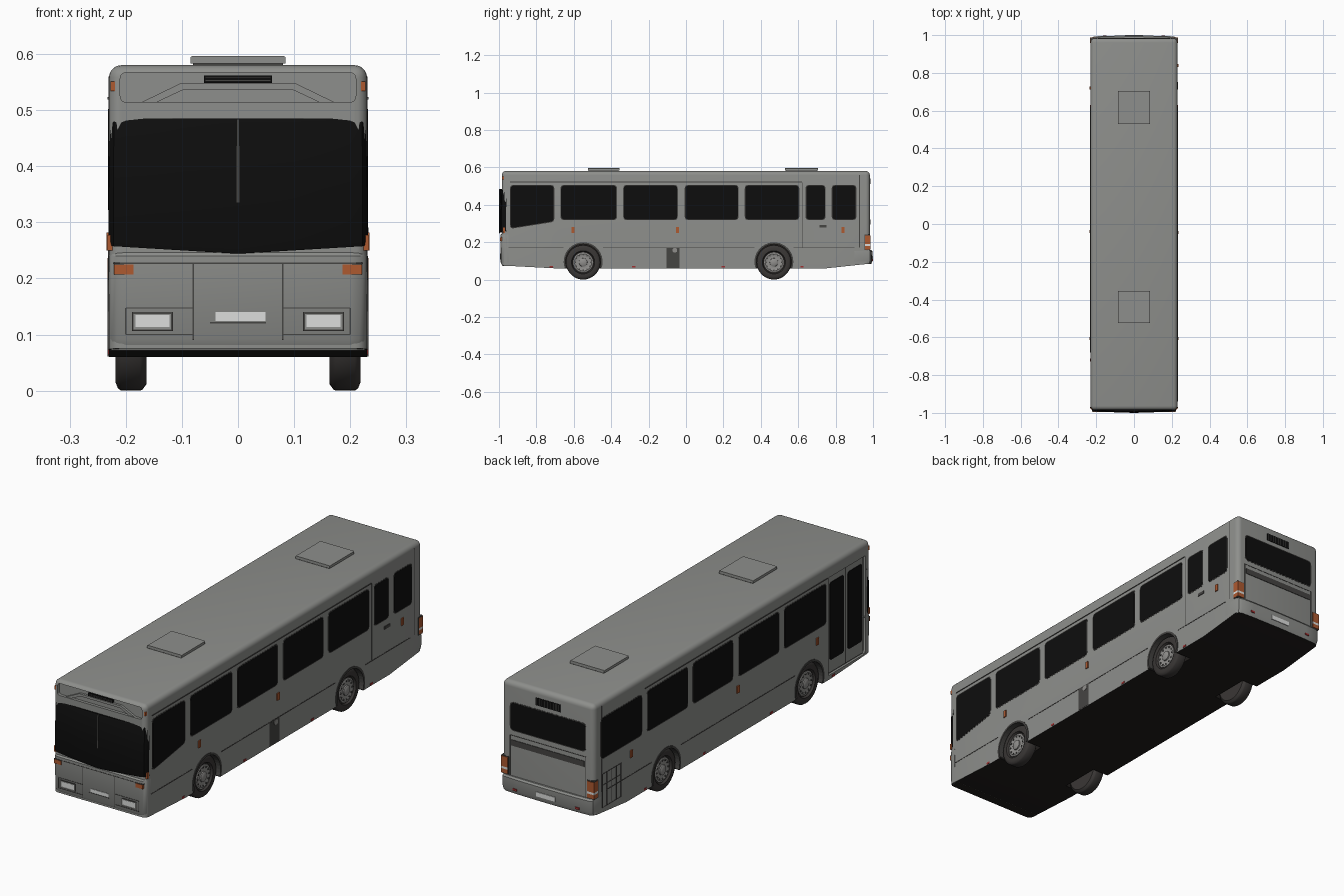
import bpy, bmesh, math
from mathutils import Vector

if "Cube" in bpy.data.objects:
    bpy.data.objects.remove(bpy.data.objects["Cube"])


def mat(name, r, g, b):
    m = bpy.data.materials.new(name)
    m.diffuse_color = (r, g, b, 1)
    m.use_nodes = True
    m.node_tree.nodes["Principled BSDF"].inputs["Base Color"].default_value = m.diffuse_color
    return m


BODY = mat("body_grey", 0.27, 0.275, 0.262)
GLASS = mat("black_glass", 0.004, 0.004, 0.004)
TRIM = mat("dark_trim", 0.06, 0.058, 0.055)
TYRE = mat("tyre_rubber", 0.042, 0.038, 0.036)
RIM = mat("rim_grey", 0.28, 0.275, 0.265)
ORANGE = mat("orange_lamp", 0.42, 0.1, 0.03)
RED = mat("red_reflector", 0.35, 0.03, 0.03)
WHITE = mat("white_lamp", 0.72, 0.73, 0.72)
UNDER = mat("underside_black", 0.014, 0.012, 0.011)


def finish(name, bm, *mats, smooth=False):
    bmesh.ops.recalc_face_normals(bm, faces=bm.faces)
    me = bpy.data.meshes.new(name)
    bm.to_mesh(me)
    bm.free()
    for m in mats:
        me.materials.append(m)
    ob = bpy.data.objects.new(name, me)
    bpy.context.collection.objects.link(ob)
    if smooth:
        smooth_it(ob)
    return ob


def smooth_it(ob):
    bpy.ops.object.select_all(action='DESELECT')
    ob.select_set(True)
    bpy.context.view_layer.objects.active = ob
    bpy.ops.object.shade_smooth_by_angle(angle=math.radians(35))


def rounded(pts, r, n=4):
    # round every corner of a 2D outline
    out = []
    for i, p in enumerate(pts):
        p, a, b = Vector(p), Vector(pts[i - 1]), Vector(pts[(i + 1) % len(pts)])
        s, e = p + (a - p).normalized() * r, p + (b - p).normalized() * r
        for k in range(n + 1):
            t = k / n
            out.append(s * (1 - t) ** 2 + p * 2 * t * (1 - t) + e * t * t)
    return out


def rect(u0, u1, z0, z1):
    return [(u0, z0), (u1, z0), (u1, z1), (u0, z1)]


def plate(name, pts, axis, a, b, m):
    # outline (u, z) extruded along x or y from a to b
    bm = bmesh.new()
    f = (lambda d, p: (d, p[0], p[1])) if axis == 'x' else (lambda d, p: (p[0], d, p[1]))
    r0, r1 = [[bm.verts.new(f(d, p)) for p in pts] for d in (a, b)]
    bm.faces.new(r0)
    bm.faces.new(r1)
    for i in range(len(pts)):
        bm.faces.new((r0[i - 1], r0[i], r1[i], r1[i - 1]))
    return finish(name, bm, m)


def lathe(name, prof, y, z, s, m, n=36):
    # profile (x, radius) spun about a wheel axle
    bm = bmesh.new()
    rings = [[bm.verts.new((s * x, y + r * math.cos(2 * math.pi * k / n), z + r * math.sin(2 * math.pi * k / n)))
              for k in range(n)] for x, r in prof]
    for p, q in zip(rings, rings[1:]):
        for k in range(n):
            bm.faces.new((p[k - 1], p[k], q[k], q[k - 1]))
    bm.faces.new(rings[0])
    bm.faces.new(rings[-1])
    return finish(name, bm, m, smooth=True)


def band(name, half, levels, m, zf=lambda x, z: z):
    # plan curve wrapped round one end, lofted through (z, inset) levels
    plan = [(-x, y) for x, y in half] + [(x, y) for x, y in reversed(half) if x > 0]
    bm = bmesh.new()
    rings = []
    for z, ins in levels:
        rings.append([bm.verts.new((x * (1 - ins), y - math.copysign(ins, y), zf(x, z))) for x, y in plan])
    for p, q in zip(rings, rings[1:]):
        for k in range(len(plan)):
            bm.faces.new((p[k - 1], p[k], q[k], q[k - 1]))
    bm.faces.new(rings[0]).material_index = 1
    bm.faces.new(rings[-1])
    return finish(name, bm, m, UNDER, smooth=True)


WHEELS = (-0.55, 0.47)

# body shell: side profile extruded, upper and vertical edges rounded
body = plate("body_shell", [(-0.985, 0.075), (-0.7, 0.06), (0.75, 0.06), (0.983, 0.085), (0.983, 0.58), (-0.985, 0.58)],
             'x', -0.23, 0.23, BODY)
bm = bmesh.new()
bm.from_mesh(body.data)
edges = [e for e in bm.edges if sum(v.co.z for v in e.verts) / 2 > 0.3]
bmesh.ops.bevel(bm, geom=edges, offset=0.022, segments=5, profile=0.5, affect='EDGES')
bm.to_mesh(body.data)
bm.free()

# cutters: wheel wells, sign recess, door recess
cutters = [lathe("well_cutter", [(0.15, 0.1), (0.26, 0.1)], y, 0.095, s, BODY) for y in WHEELS for s in (-1, 1)]
cutters.append(plate("sign_cutter", rounded(rect(-0.21, 0.21, 0.514, 0.567), 0.012), 'y', -1.02, -0.972, BODY))
cutters.append(plate("door_cutter", rect(-0.95, -0.685, 0.08, 0.52), 'x', -0.25, -0.22, BODY))
bpy.context.view_layer.objects.active = body
for c in cutters:
    c.hide_render = True
    md = body.modifiers.new("cut", 'BOOLEAN')
    md.operation, md.solver, md.object = 'DIFFERENCE', 'EXACT', c
    bpy.ops.object.modifier_apply(modifier=md.name)
for c in cutters:
    bpy.data.objects.remove(c)
body.data.materials.clear()
for m in (BODY, UNDER):
    body.data.materials.append(m)
for p in body.data.polygons:
    c = p.center
    well = any(abs(c.y - y) < 0.11 for y in WHEELS) and c.z < 0.21 and abs(c.x) < 0.228
    p.material_index = 1 if well or (p.normal.z < -0.5 and c.z < 0.12) else 0
smooth_it(body)

# front mask, windscreen, rear bumper
band("front_mask", [(0.2305, -0.95), (0.2295, -0.968), (0.225, -0.981), (0.216, -0.989), (0.2, -0.992), (0, -0.992)],
     [(0.072, 0.012), (0.092, 0.001), (0.24, 0), (0.246, 0.006)], BODY)
band("windscreen", [(0.2308, -0.962), (0.229, -0.975), (0.222, -0.986), (0.2, -0.991), (0.1, -0.997), (0, -1.0)],
     [(0.244, 0.002), (0.252, 0), (0.36, 0), (0.478, 0.004), (0.485, 0.008)], GLASS,
     lambda x, z: z + (0.06 * abs(x) if z < 0.3 else 0))
band("rear_bumper", [(0.2305, 0.9), (0.2305, 0.965), (0.225, 0.985), (0.212, 0.993), (0.15, 0.996), (0, 0.998)],
     [(0.083, 0.008), (0.1, 0.001), (0.15, 0), (0.158, 0.006)], BODY)
plate("windscreen_divider", rect(-0.003, 0.003, 0.335, 0.484), 'y', -0.985, -1.0, TRIM)

# front panel gaps
F = -0.9927
for s in (-1, 1):
    plate("front_panel_gap", rect(s * 0.08 - 0.0012, s * 0.08 + 0.0012, 0.09, 0.227), 'y', -0.98, F, TRIM)
    plate("lamp_panel_gap", rect(s * 0.2 - 0.001, s * 0.2 + 0.001, 0.1, 0.147), 'y', -0.98, F, TRIM)
    for z in (0.1, 0.147):
        plate("lamp_panel_gap", rect(*sorted((s * 0.08, s * 0.2)), z - 0.001, z + 0.001), 'y', -0.98, F, TRIM)
    # headlamps and indicators
    plate("headlamp_frame", rect(*sorted((s * 0.116, s * 0.189)), 0.106, 0.14), 'y', -0.98, -0.994, TRIM)
    plate("headlamp_surround", rect(*sorted((s * 0.119, s * 0.186)), 0.109, 0.137), 'y', -0.98, -0.9945, BODY)
    plate("headlamp", rect(*sorted((s * 0.122, s * 0.183)), 0.113, 0.135), 'y', -0.98, -0.9955, WHITE)
    plate("front_indicator", rect(*sorted((s * 0.186, s * 0.221)), 0.207, 0.225), 'y', -0.975, -0.994, ORANGE)
    plate("front_side_marker", rect(-0.978, -0.968, 0.25, 0.277), 'x', s * 0.222, s * 0.233, ORANGE)
    plate("top_marker", rect(*sorted((s * 0.219, s * 0.227)), 0.534, 0.551), 'y', -0.965, -0.983, ORANGE)
plate("front_waist_gap", rect(-0.222, 0.222, 0.2255, 0.2285), 'y', -0.978, F, TRIM)
plate("front_number_frame", rect(-0.05, 0.05, 0.12, 0.122), 'y', -0.98, F, TRIM)
plate("front_number_plate", rect(-0.04, 0.049, 0.124, 0.14), 'y', -0.98, -0.9935, WHITE)

# sign recess: trapezoid ridge and vent
plate("sign_ridge", [(-0.172, 0.514), (-0.104, 0.547), (0.104, 0.547), (0.172, 0.514),
                     (0.145, 0.514), (0.098, 0.536), (-0.098, 0.536), (-0.145, 0.514)], 'y', -0.97, -0.982, BODY)
plate("sign_vent", rect(-0.061, 0.061, 0.548, 0.562), 'y', -0.965, -0.98, GLASS)
for k in range(2):
    plate("sign_vent_slat", rect(-0.058, 0.058, 0.552 + k * 0.005, 0.5535 + k * 0.005), 'y', -0.975, -0.981, TRIM)


# side windows
def window(s, pts, r=0.016):
    cy = sum(p[0] for p in pts) / len(pts)
    cz = sum(p[1] for p in pts) / len(pts)
    big = [(y + math.copysign(0.004, y - cy), z + math.copysign(0.004, z - cz)) for y, z in pts]
    plate("window_frame", rounded(big, r + 0.003), 'x', s * 0.226, s * 0.2308, TRIM)
    plate("window_glass", rounded(pts, r), 'x', s * 0.226, s * 0.2314, GLASS)


for s in (-1, 1):
    for a, b in ((-0.667, -0.373), (-0.332, -0.048), (-0.003, 0.277), (0.318, 0.602)):
        window(s, rect(a, b, 0.322, 0.502))
window(1, [(-0.937, 0.275), (-0.708, 0.312), (-0.708, 0.502), (-0.937, 0.502)])
window(1, rect(0.643, 0.742, 0.322, 0.502))
window(1, rect(0.783, 0.907, 0.322, 0.502))
window(-1, rect(0.645, 0.932, 0.322, 0.502))

# front passenger door: two leaves with tall glass
for a, b in ((-0.942, -0.822), (-0.813, -0.693)):
    plate("door_leaf", rect(a, b, 0.085, 0.515), 'x', -0.215, -0.2235, BODY)
    plate("door_glass", rounded(rect(a + 0.01, b - 0.01, 0.14, 0.49), 0.012), 'x', -0.215, -0.2255, GLASS)
plate("door_seal", rect(-0.821, -0.814, 0.085, 0.515), 'x', -0.215, -0.224, TRIM)

# side trim lines, markers and reflectors
for s in (-1, 1):
    x0, x1 = s * 0.226, s * 0.231
    for a, b in ((-0.95, -0.655), (-0.445, 0.365), (0.575, 0.9)):
        if s > 0 or a > -0.9:
            plate("skirt_line", rect(a, b, 0.168, 0.172), 'x', x0, x1, TRIM)
    plate("gutter", rect(-0.94 if s > 0 else -0.68, 0.62, 0.519, 0.523), 'x', x0, s * 0.2325, TRIM)
    plate("rear_seam", rect(0.926, 0.929, 0.172, 0.56), 'x', x0, s * 0.2305, TRIM)
    for y in ((-0.605, -0.045, 0.84) if s > 0 else (-0.605, -0.04, 0.72)):
        plate("side_marker", rect(y - 0.008, y + 0.008, 0.25, 0.282), 'x', x0, s * 0.2345, ORANGE)
    for y in (-0.72, -0.28, 0.2, 0.62):
        plate("side_reflector", rect(y - 0.009, y + 0.009, 0.064, 0.073), 'x', x0, s * 0.232, RED)
# emergency door, its handle and the filler bay on the right
plate("emergency_door_gap", rect(0.623, 0.626, 0.172, 0.52), 'x', 0.226, 0.2308, TRIM)
plate("emergency_door_handle", rect(0.713, 0.752, 0.278, 0.291), 'x', 0.226, 0.233, TRIM)
plate("filler_bay", rect(-0.105, -0.035, 0.062, 0.168), 'x', 0.226, 0.2312, TRIM)
plate("filler_cap", rounded(rect(-0.073, -0.047, 0.145, 0.168), 0.011), 'x', 0.226, 0.233, RIM)
# engine louvres on the left
for k in range(5):
    y = 0.79 + k * 0.033
    plate("engine_louvre", rect(y, y + 0.004, 0.1, 0.25), 'x', -0.226, -0.2315, TRIM)
for z in (0.1, 0.2, 0.25):
    plate("engine_louvre_frame", rect(0.79, 0.926, z - 0.0015, z + 0.0015), 'x', -0.226, -0.2312, TRIM)

# wheels and arch flares
for y in WHEELS:
    for s in (-1, 1):
        lathe("tyre", [(0.163, 0.05), (0.163, 0.08), (0.170, 0.09), (0.175, 0.092), (0.208, 0.092), (0.214, 0.088),
                       (0.218, 0.078), (0.217, 0.062), (0.208, 0.057)], y, 0.092, s, TYRE)
        lathe("rim", [(0.2, 0.052), (0.211, 0.052), (0.213, 0.046), (0.209, 0.035), (0.21, 0.026)], y, 0.092, s, RIM)
        lathe("hub", [(0.2, 0.024), (0.215, 0.022), (0.219, 0.015)], y, 0.092, s, RIM, 20)
        for k in range(12):
            a = 2 * math.pi * k / 12
            cy, cz = y + 0.042 * math.cos(a), 0.092 + 0.042 * math.sin(a)
            lathe("rim_hole", [(0.205, 0.0045), (0.2135, 0.0045)], cy, cz, s, TRIM, 8)
        arc = [math.radians(-19 + 218 * k / 24) for k in range(25)]
        ring = [(y + 0.104 * math.cos(a), 0.095 + 0.104 * math.sin(a)) for a in arc]
        ring += [(y + 0.094 * math.cos(a), 0.095 + 0.094 * math.sin(a)) for a in reversed(arc)]
        plate("wheel_arch", ring, 'x', s * 0.19, s * 0.2325, TRIM)

# rear: window, vent, grille, engine lid, lamps, number plate
plate("rear_window_frame", rounded(rect(-0.19, 0.19, 0.361, 0.491), 0.02), 'y', 0.97, 0.984, TRIM)
plate("rear_window", rounded(rect(-0.186, 0.186, 0.365, 0.487), 0.018), 'y', 0.97, 0.9848, GLASS)
plate("rear_vent", rect(-0.062, 0.062, 0.508, 0.542), 'y', 0.97, 0.985, GLASS)
for k in range(9):
    x = -0.056 + k * 0.014
    plate("rear_vent_slat", rect(x - 0.0015, x + 0.0015, 0.51, 0.54), 'y', 0.97, 0.986, TRIM)
plate("rear_grille", rect(-0.182, 0.182, 0.294, 0.32), 'y', 0.97, 0.9855, TRIM)
plate("engine_lid_gap", rect(-0.19, 0.19, 0.338, 0.341), 'y', 0.97, 0.9842, TRIM)
for s in (-1, 1):
    plate("engine_lid_gap", rect(s * 0.189 - 0.0015, s * 0.189 + 0.0015, 0.158, 0.341), 'y', 0.97, 0.9842, TRIM)
    xs = sorted((s * 0.195, s * 0.2315))
    plate("tail_lamp_frame", rect(*xs, 0.158, 0.24), 'y', 0.955, 0.984, TRIM)
    xs = sorted((s * 0.198, s * 0.2325))
    plate("tail_lamp", rect(*xs, 0.19, 0.236), 'y', 0.958, 0.987, ORANGE)
    plate("reversing_lamp", rect(*xs, 0.18, 0.19), 'y', 0.958, 0.987, WHITE)
    plate("brake_lamp", rect(*xs, 0.162, 0.18), 'y', 0.958, 0.987, ORANGE)
    plate("rear_reflector", rect(s * 0.155 - 0.01, s * 0.155 + 0.01, 0.1, 0.109), 'y', 0.98, 0.9985, RED)
plate("rear_number_plate", rect(-0.048, 0.048, 0.106, 0.126), 'y', 0.98, 1.0, WHITE)

# roof hatches
for a, b in ((-0.525, -0.355), (0.53, 0.705)):
    plate("roof_hatch_base", rect(-0.08, 0.08, 0.575, 0.585), 'y', a + 0.005, b - 0.005, TRIM)
    plate("roof_hatch", [(-0.085, 0.583), (0.085, 0.583), (0.085, 0.594), (0.082, 0.596), (-0.082, 0.596), (-0.085, 0.594)],
          'y', a, b, BODY)
